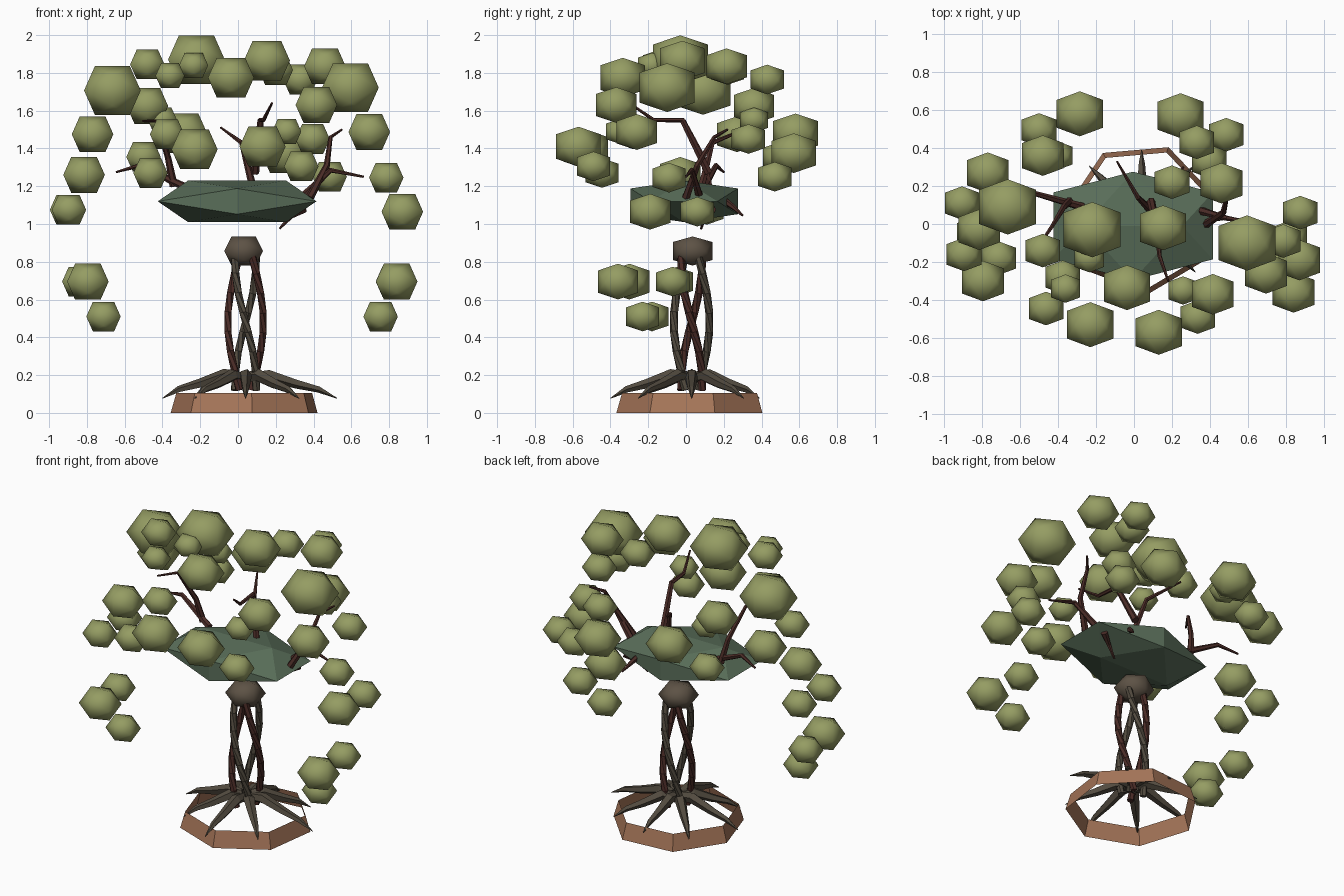
import bpy
import bmesh
from math import sin, cos, radians, sqrt, pi
from mathutils import Vector

old = bpy.data.objects.get("Cube")
if old:
    bpy.data.objects.remove(old, do_unlink=True)


def material(name, red, green, blue):
    mat = bpy.data.materials.new(name)
    mat.use_nodes = True
    colour = (red, green, blue, 1)
    mat.diffuse_color = colour
    shader = mat.node_tree.nodes["Principled BSDF"]
    shader.inputs["Base Color"].default_value = colour
    shader.inputs["Roughness"].default_value = 0.9
    return mat


leaf_green = material("leaf_green", 0.30, 0.335, 0.125)
canopy_green = material("canopy_green", 0.10, 0.155, 0.10)
terracotta = material("terracotta", 0.38, 0.18, 0.10)
burl_brown = material("burl_brown", 0.11, 0.085, 0.06)
bark_grey = material("bark_grey", 0.085, 0.07, 0.05)
bark_red = material("bark_red", 0.07, 0.025, 0.02)


def add_mesh(name, bm, mat, smooth=False):
    bmesh.ops.recalc_face_normals(bm, faces=bm.faces)
    for face in bm.faces:
        face.smooth = smooth
    mesh = bpy.data.meshes.new(name)
    bm.to_mesh(mesh)
    bm.free()
    mesh.materials.append(mat)
    obj = bpy.data.objects.new(name, mesh)
    bpy.context.collection.objects.link(obj)
    return obj


def clump(name, centre, half_size, mat, smooth=True):
    """Icosahedron with its flat edge on top, fitted to the half sizes."""
    bm = bmesh.new()
    short = 2 / (1 + sqrt(5))
    for a in (-short, short):
        for b in (-1, 1):
            for corner in ((a, 0, b), (0, b, a), (b, a, 0)):
                bm.verts.new([c + k * h for c, k, h in zip(centre, corner, half_size)])
    bmesh.ops.convex_hull(bm, input=bm.verts[:])
    return add_mesh(name, bm, mat, smooth)


def limb(name, points, radii, mat, sides=6):
    """Tapered tube swept along a list of points."""
    points = [Vector(p) for p in points]
    bm = bmesh.new()
    rings = []
    last = len(points) - 1
    for i, (point, radius) in enumerate(zip(points, radii)):
        along = (points[min(i + 1, last)] - points[max(i - 1, 0)]).normalized()
        turn = Vector((0, 0, 1)).rotation_difference(along)
        ring = []
        for s in range(sides):
            angle = 2 * pi * s / sides
            offset = Vector((cos(angle), sin(angle), 0)) * radius
            ring.append(bm.verts.new(point + turn @ offset))
        rings.append(ring)
    for low, high in zip(rings, rings[1:]):
        for s in range(sides):
            t = (s + 1) % sides
            bm.faces.new((low[s], low[t], high[t], high[s]))
    bm.faces.new(rings[0])
    bm.faces.new(rings[-1])
    return add_mesh(name, bm, mat)


# Planter: open seven-sided wall leaning inward
MID_X, MID_Y = 0.04, 0.03
bm = bmesh.new()
wall = []
for radius, height in ((0.4, 0), (0.37, 0.105)):
    ring = []
    for i in range(7):
        angle = radians(-85) + 2 * pi * i / 7
        ring.append(bm.verts.new((MID_X + radius * cos(angle), MID_Y + radius * sin(angle), height)))
    wall.append(ring)
for i in range(7):
    j = (i + 1) % 7
    bm.faces.new((wall[0][i], wall[0][j], wall[1][j], wall[1][i]))
add_mesh("planter_ring", bm, terracotta)

# Roots: arched, tapering spikes around the trunk
for i, reach in enumerate((0.485, 0.39, 0.36, 0.39, 0.44, 0.38, 0.43, 0.40)):
    angle = i * pi / 4
    path = [(MID_X + r * reach * cos(angle), MID_Y + r * reach * sin(angle), z)
            for r, z in ((0.08, 0.19), (0.25, 0.2), (0.55, 0.155), (0.8, 0.125), (1, 0.077))]
    limb("root_%d" % i, path, (0.03, 0.034, 0.026, 0.018, 0.002), bark_grey, 5)

# Trunk: four strands twisting about each other
for i in range(4):
    path = []
    for step in range(8):
        t = step / 7
        angle = radians(30 + 90 * i + 120 * t)
        spread = 0.065 + 0.03 * sin(pi * t)
        path.append((MID_X + spread * cos(angle), MID_Y + spread * sin(angle), 0.84 - 0.72 * t))
    limb("trunk_strand_%d" % i, path, [0.021] * 8, (bark_grey, bark_red)[i % 2])

# Burl and the flat canopy pad
clump("trunk_burl", (0.03, 0.035, 0.857), (0.103, 0.105, 0.077), burl_brown)
clump("canopy_pad", (-0.005, -0.01, 1.12), (0.42, 0.285, 0.11), canopy_green, False)

# Branches: bent twigs rising out of the canopy
branches = {
    "back_branch": ((0.09, 0.07, 1.15), (0.02, 0.14, 1.43), (-0.09, 0.33, 1.51)),
    "front_branch": ((0.09, 0.12, 1.27), (0.12, -0.02, 1.55), (0.135, -0.17, 1.55), (0.18, -0.3, 1.64)),
    "left_high_branch": ((0.38, 0, 1.14), (0.47, 0.06, 1.31), (0.49, 0.15, 1.46), (0.55, 0.22, 1.5)),
    "left_low_branch": ((0.35, 0.07, 1.15), (0.49, 0.03, 1.285), (0.665, 0, 1.25)),
    "right_low_branch": ((-0.27, 0.09, 1.19), (-0.52, 0.16, 1.31), (-0.645, 0.2, 1.275)),
    "right_high_branch": ((-0.34, 0.12, 1.2), (-0.37, 0.09, 1.35), (-0.43, -0.01, 1.545), (-0.505, -0.12, 1.545)),
    "under_stub": ((0.35, 0.14, 1.08), (0.28, 0.1, 1.04), (0.22, 0.08, 0.975)),
    "back_stub": ((0.2, 0.18, 1.14), (0.23, 0.25, 1.09), (0.26, 0.3, 1.045)),
}
for name, path in branches.items():
    widths = [0.022 - 0.016 * i / (len(path) - 1) for i in range(len(path))]
    limb(name, path, widths, bark_red)

# Foliage: clumps grouped by half width
foliage = {
    ("huge", 0.15): ((-0.22, -0.03, 1.87), (-0.665, 0.09, 1.707), (0.595, -0.1, 1.722)),
    ("large", 0.122): (
        (0.153, -0.02, 1.865), (-0.037, -0.335, 1.775), (0.13, -0.57, 1.41),
        (-0.23, -0.53, 1.395), (0.245, 0.57, 1.375), (-0.285, 0.58, 1.48)),
    ("medium", 0.11): (
        (0.415, -0.37, 1.63), (0.695, -0.26, 1.487), (-0.77, 0.27, 1.475),
        (0.46, 0.215, 1.835), (-0.48, 0.36, 1.625), (0.87, -0.19, 1.065),
        (-0.815, -0.03, 1.26), (-0.795, -0.3, 0.695), (0.84, -0.36, 0.695)),
    ("small", 0.091): (
        (-0.48, -0.14, 1.845), (0.33, 0.43, 1.765), (-0.375, -0.28, 1.475),
        (0.395, 0.33, 1.45), (0.335, -0.49, 1.305), (0.485, 0.47, 1.25),
        (-0.5, 0.495, 1.355), (-0.463, -0.445, 1.27), (0.2, 0.22, 1.815),
        (0.785, -0.09, 1.245), (0.875, 0.06, 1.065), (-0.895, -0.16, 1.075),
        (-0.905, 0.11, 1.075), (0.82, -0.07, 0.695), (-0.84, -0.05, 0.695),
        (0.755, -0.23, 0.51), (-0.712, -0.18, 0.51)),
    ("tiny", 0.077): (
        (-0.36, -0.34, 1.785), (-0.235, -0.18, 1.84), (0.258, -0.35, 1.49),
        (-0.4, 0.36, 1.55)),
}
for (size, half), centres in foliage.items():
    for i, centre in enumerate(centres):
        clump("%s_leaf_clump_%d" % (size, i), centre, (half, half * 0.97, half * 0.86), leaf_green)
